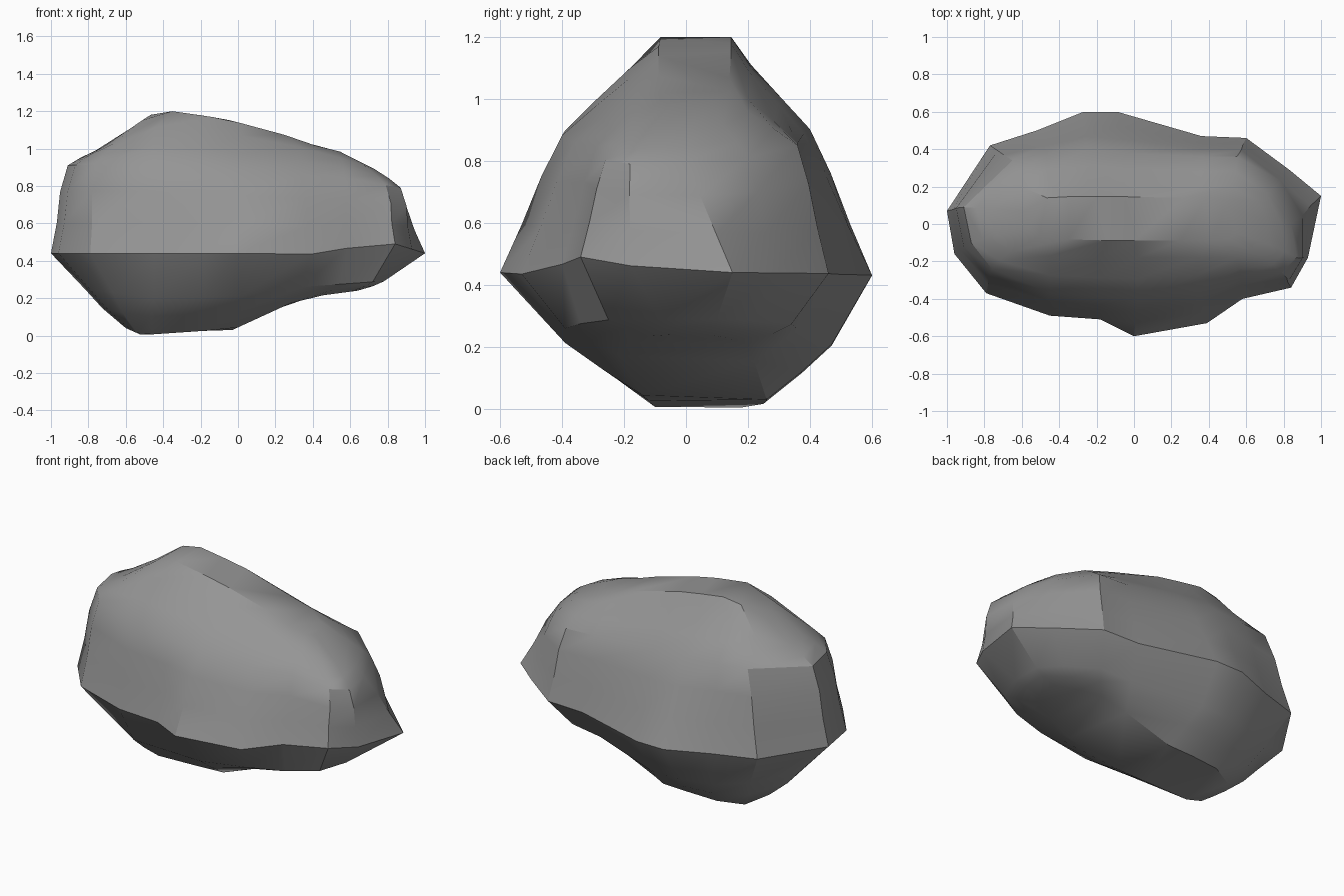
import bpy
import bmesh
import math

# Remove the default object only
cube = bpy.data.objects.get("Cube")
if cube:
    bpy.data.objects.remove(cube, do_unlink=True)


def stone_material(name, colour):
    material = bpy.data.materials.new(name)
    material.use_nodes = True
    material.diffuse_color = colour
    material.node_tree.nodes["Principled BSDF"].inputs["Base Color"].default_value = colour
    return material


def height_at(profile, x):
    """Linear interpolation of a height profile along the length of the stone."""
    if x <= profile[0][0]:
        return profile[0][1]
    for (x0, z0), (x1, z1) in zip(profile, profile[1:]):
        if x <= x1:
            return z0 + (z1 - z0) * (x - x0) / (x1 - x0)
    return profile[-1][1]


def contour(outline, profile):
    return [(x, y, height_at(profile, x)) for x, y in outline]


def between(lower, upper, amount, bulge):
    """A contour part way between two others, pushed outwards a little."""
    ring = []
    for a, b in zip(lower, upper):
        x, y, z = (p + (q - p) * amount for p, q in zip(a, b))
        ring.append((x * bulge, y * bulge, z))
    return ring


# Plan outlines in hundredths, from the right end round the front to the back
ridge_outline = [(-100, 7), (-96, -16), (-79, -37), (-45, -49), (-18, -51), (0, -60),
                 (39, -53), (58, -40), (84, -34), (93, -18), (100, 15), (83, 29),
                 (60, 46), (36, 47), (-9, 60), (-27, 60), (-52, 50), (-77, 42)]
rim_outline = [(-91, 9), (-87, -10), (-76, -24), (-45, -37), (-18, -39), (2, -40),
               (34, -36), (57, -29), (79, -26), (87, -18), (84, 0), (75, 20),
               (55, 36), (36, 36), (-5, 38), (-25, 40), (-47, 37), (-65, 34)]
crown_outline = [(-76, 8), (-73, -6), (-66, -15), (-45, -17), (-18, -18), (2, -18),
                 (34, -18), (55, -18), (68, -17), (73, -11), (71, 2), (66, 12),
                 (52, 20), (36, 20), (-5, 21), (-25, 21), (-45, 21), (-60, 20)]
lower_outline = [(-82, 7), (-79, -10), (-67, -24), (-45, -35), (-18, -37), (2, -39),
                 (34, -39), (55, -34), (72, -25), (78, -8), (78, 10), (68, 22),
                 (52, 34), (32, 36), (-9, 47), (-27, 47), (-47, 42), (-66, 33)]
base_outline = [(-60, 6), (-57, -2), (-54, -7), (-46, -10), (-18, -12), (0, -14),
                (28, -22), (45, -18), (60, -12), (64, -4), (64, 8), (52, 15),
                (40, 20), (24, 22), (-3, 26), (-20, 26), (-38, 25), (-52, 18)]

# Height profiles along the length
ridge_front = [(-100, 44), (0, 44), (18, 40), (60, 47), (84, 49), (100, 44)]
ridge_back = [(-100, 44), (-27, 43), (100, 44)]
rim_heights = [(-91, 91), (-60, 92), (-20, 90), (30, 86), (55, 85), (86, 79)]
crown_heights = [(-76, 99), (-66, 103), (-45, 111), (-18, 110), (20, 104),
                 (40, 99), (55, 95), (73, 89)]
top_heights = [(-60, 109), (-47, 118), (-35, 120), (-8, 116), (20, 109),
               (40, 102), (60, 97)]
lower_heights = [(-82, 25), (-45, 20), (0, 21), (34, 26), (76, 29)]
base_heights = [(-60, 4), (-51, 0), (-35, 2), (-3, 3), (34, 20), (64, 24)]

# Contours from the underside to the top
base = contour(base_outline, base_heights)
lower = contour(lower_outline, lower_heights)
ridge = contour(ridge_outline[:10], ridge_front) + contour(ridge_outline[10:], ridge_back)
rim = contour(rim_outline, rim_heights)
crown = contour(crown_outline, crown_heights)
cap = contour([(x * 0.76 - 1, y * 0.6 + 2) for x, y in crown_outline], top_heights)
rings = [base, between(base, lower, 0.5, 1.02), lower, ridge,
         between(ridge, rim, 0.35, 1.0), between(ridge, rim, 0.7, 1.015),
         rim, between(rim, crown, 0.5, 1.01), crown, cap]

# Loft the stone
bm = bmesh.new()
loops = [[bm.verts.new([c / 100 for c in p]) for p in ring] for ring in rings]
count = len(ridge_outline)
for low, high in zip(loops, loops[1:]):
    for i in range(count):
        j = (i + 1) % count
        bm.faces.new((low[i], low[j], high[j], high[i]))
ends = [bm.faces.new(loops[0][::-1]), bm.faces.new(loops[-1])]
bmesh.ops.triangulate(bm, faces=ends)
bmesh.ops.recalc_face_normals(bm, faces=bm.faces)

mesh = bpy.data.meshes.new("boulder")
bm.to_mesh(mesh)
bm.free()
mesh.materials.append(stone_material("stone_grey", (0.3, 0.3, 0.3, 1)))
boulder = bpy.data.objects.new("boulder", mesh)
bpy.context.collection.objects.link(boulder)

# Smooth faces with sharp ridge and rim
bpy.ops.object.select_all(action="DESELECT")
boulder.select_set(True)
bpy.context.view_layer.objects.active = boulder
bpy.ops.object.shade_smooth_by_angle(angle=math.radians(30))
